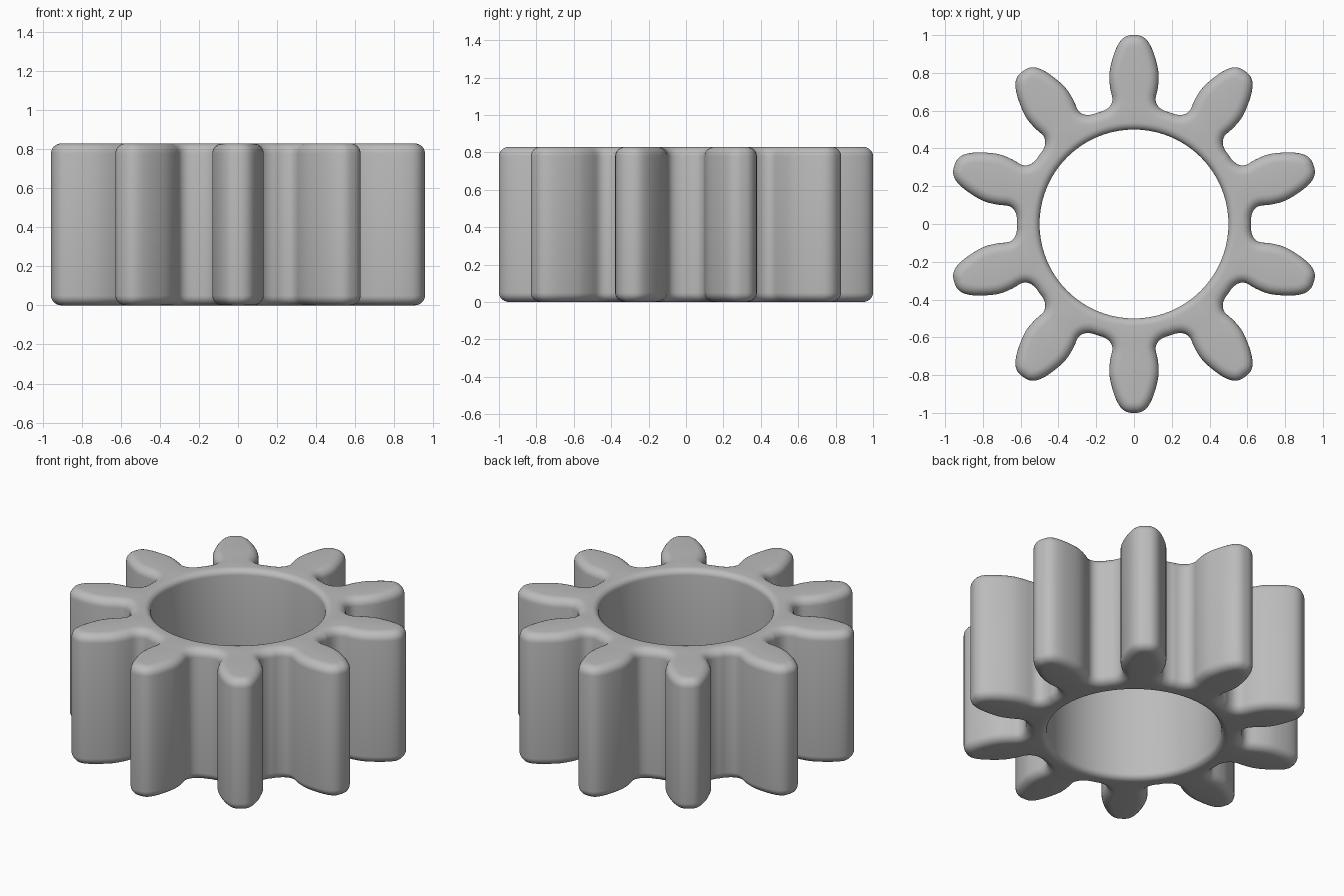
import bpy, bmesh, math
from mathutils import Vector

if "Cube" in bpy.data.objects:
    bpy.data.objects.remove(bpy.data.objects["Cube"], do_unlink=True)

TEETH, HEIGHT, BORE = 10, 0.83, 0.5
STEPS, ROUND_STEPS = 3, 6

# half of one tooth: (distance from axis, half width), tip to valley
HALF = [(1.0, 0), (0.994, 0.04), (0.965, 0.075), (0.9, 0.106), (0.8, 0.13),
        (0.72, 0.126), (0.66, 0.114), (0.623, 0.128), (0.6, 0.16)]
VALLEY = Vector((0.59, 0.1917))


def catmull(a, b, c, d, t):
    return 0.5 * (2 * b + (c - a) * t + (2 * a - 5 * b + 4 * c - d) * t * t
                  + (3 * b - a - 3 * c + d) * t ** 3)


def gear_outline():
    tooth = ([Vector((u, -v)) for u, v in reversed(HALF[1:])]
             + [Vector(p) for p in HALF] + [VALLEY])
    keys = []
    for i in range(TEETH):
        a = math.pi / 2 + i * math.tau / TEETH
        c, s = math.cos(a), math.sin(a)
        keys += [Vector((p.x * c - p.y * s, p.x * s + p.y * c)) for p in tooth]
    n = len(keys)
    return [catmull(keys[i - 1], keys[i], keys[(i + 1) % n], keys[(i + 2) % n], k / STEPS)
            for i in range(n) for k in range(STEPS)]


def inset(points, dist):
    """Move a counter-clockwise outline inward along its normals."""
    result = []
    for i, p in enumerate(points):
        t = (points[(i + 1) % len(points)] - points[i - 1]).normalized()
        result.append(p + Vector((-t.y, t.x)) * dist)
    return result


def rounded_levels(width, depth):
    """(inset, z) pairs from the bottom rim to the top rim."""
    arc = [i / ROUND_STEPS * math.pi / 2 for i in range(ROUND_STEPS + 1)]
    low = [(width * (1 - math.sin(a)), depth * (1 - math.cos(a))) for a in arc]
    return low + [(w, HEIGHT - z) for w, z in reversed(low)]


def wall(bm, outline, width, depth):
    """Loft a wall with rounded rims; return the bottom and top rim edges."""
    rings = [[bm.verts.new((p.x, p.y, z)) for p in inset(outline, w)]
             for w, z in rounded_levels(width, depth)]
    n = len(outline)
    for lo, hi in zip(rings, rings[1:]):
        for i in range(n):
            j = (i + 1) % n
            bm.faces.new((lo[i], lo[j], hi[j], hi[i]))
    return [[bm.edges.get((r[i], r[(i + 1) % n])) for i in range(n)]
            for r in (rings[0], rings[-1])]


bm = bmesh.new()
bore = [Vector((math.cos(a), math.sin(a))) * BORE
        for a in (i * math.tau / 120 for i in range(120))]
outer_rims = wall(bm, gear_outline(), 0.055, 0.05)
bore_rims = wall(bm, bore, -0.04, 0.035)

# end faces between the toothed rim and the bore rim
for outer, inner in zip(outer_rims, bore_rims):
    bmesh.ops.triangle_fill(bm, edges=outer + inner, use_beauty=True)
bmesh.ops.recalc_face_normals(bm, faces=bm.faces)

mesh = bpy.data.meshes.new("gear_wheel")
bm.to_mesh(mesh)
bm.free()
gear = bpy.data.objects.new("gear_wheel", mesh)
bpy.context.collection.objects.link(gear)

grey = bpy.data.materials.new("plain_grey")
grey.use_nodes = True
colour = (0.5, 0.5, 0.5, 1)
grey.diffuse_color = colour
grey.node_tree.nodes["Principled BSDF"].inputs["Base Color"].default_value = colour
mesh.materials.append(grey)

bpy.context.view_layer.objects.active = gear
gear.select_set(True)
bpy.ops.object.shade_smooth_by_angle(angle=math.radians(50))
